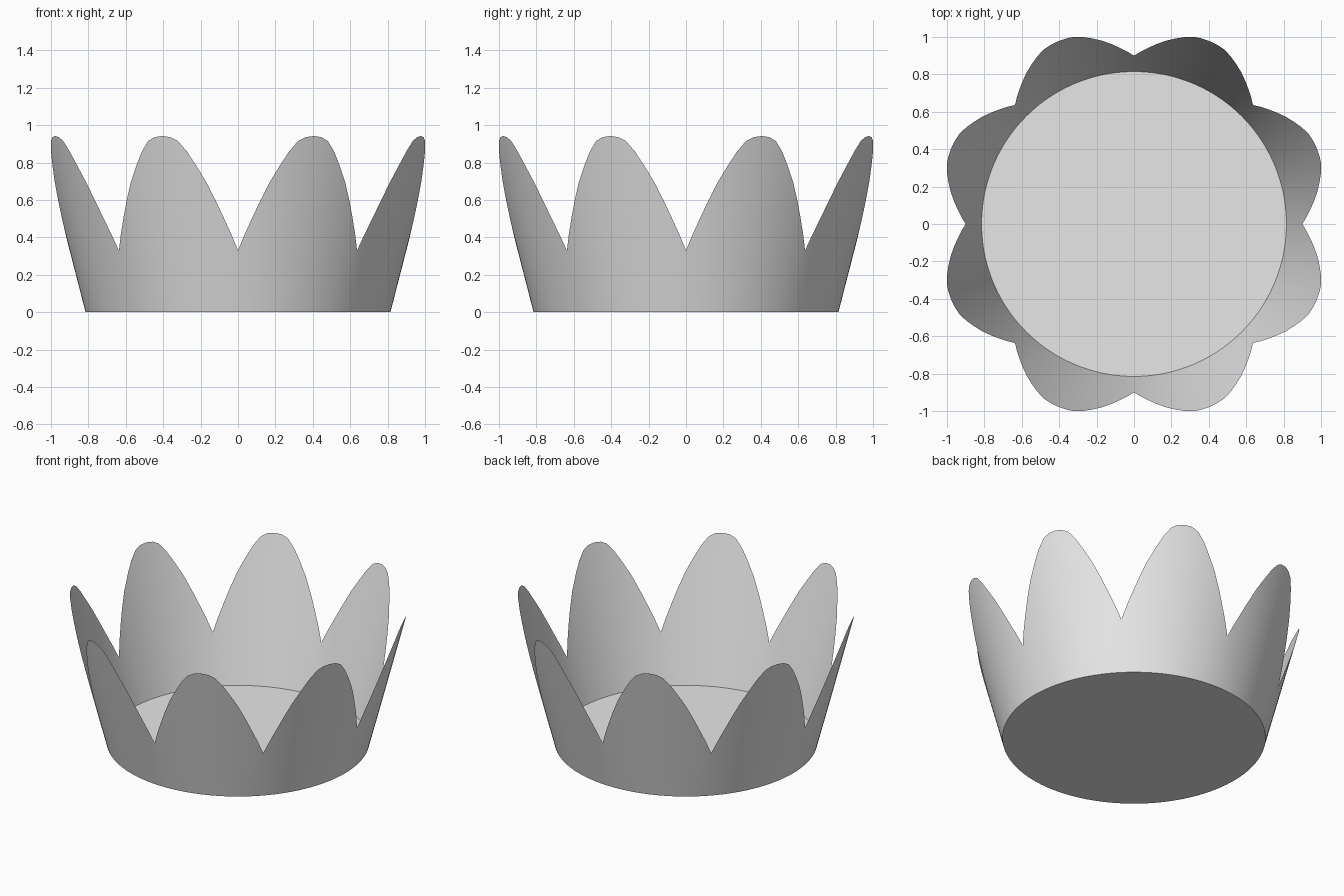
import bpy, bmesh, math

if "Cube" in bpy.data.objects:
    bpy.data.objects.remove(bpy.data.objects["Cube"])

BASE_R, SLOPE, PETALS = 0.815, 0.2576, 8

grey = bpy.data.materials.new("light grey")
grey.diffuse_color = (0.8, 0.8, 0.8, 1)
grey.use_nodes = True
grey.node_tree.nodes["Principled BSDF"].inputs["Base Color"].default_value = grey.diffuse_color

# Half petal outline: (degrees from the notch, height)
half = [(0, 0.33), (2.3, 0.42), (4.7, 0.508), (7.0, 0.594), (9.8, 0.695),
        (12.8, 0.787), (15.3, 0.86), (17.8, 0.915), (20.0, 0.936), (22.5, 0.942)]
petal = half + [(45 - a, z) for a, z in half[-2:0:-1]]
rim = [(math.radians(a + 45 * i), z) for i in range(PETALS) for a, z in petal]


def cone_point(angle, z):
    r = BASE_R + SLOPE * z
    return r * math.cos(angle), r * math.sin(angle), z


def make_object(name, bm):
    mesh = bpy.data.meshes.new(name)
    bm.to_mesh(mesh)
    bm.free()
    mesh.materials.append(grey)
    ob = bpy.data.objects.new(name, mesh)
    bpy.context.collection.objects.link(ob)
    return ob


# Flared wall with a scalloped rim
bm = bmesh.new()
low = [bm.verts.new(cone_point(a, 0)) for a, z in rim]
high = [bm.verts.new(cone_point(a, z)) for a, z in rim]
for i in range(len(rim)):
    j = (i + 1) % len(rim)
    bm.faces.new((low[i], low[j], high[j], high[i])).smooth = True
make_object("petal_wall", bm)

# Flat round floor
bm = bmesh.new()
bm.faces.new([bm.verts.new(cone_point(a, 0)) for a, z in rim])
make_object("floor_disc", bm)
